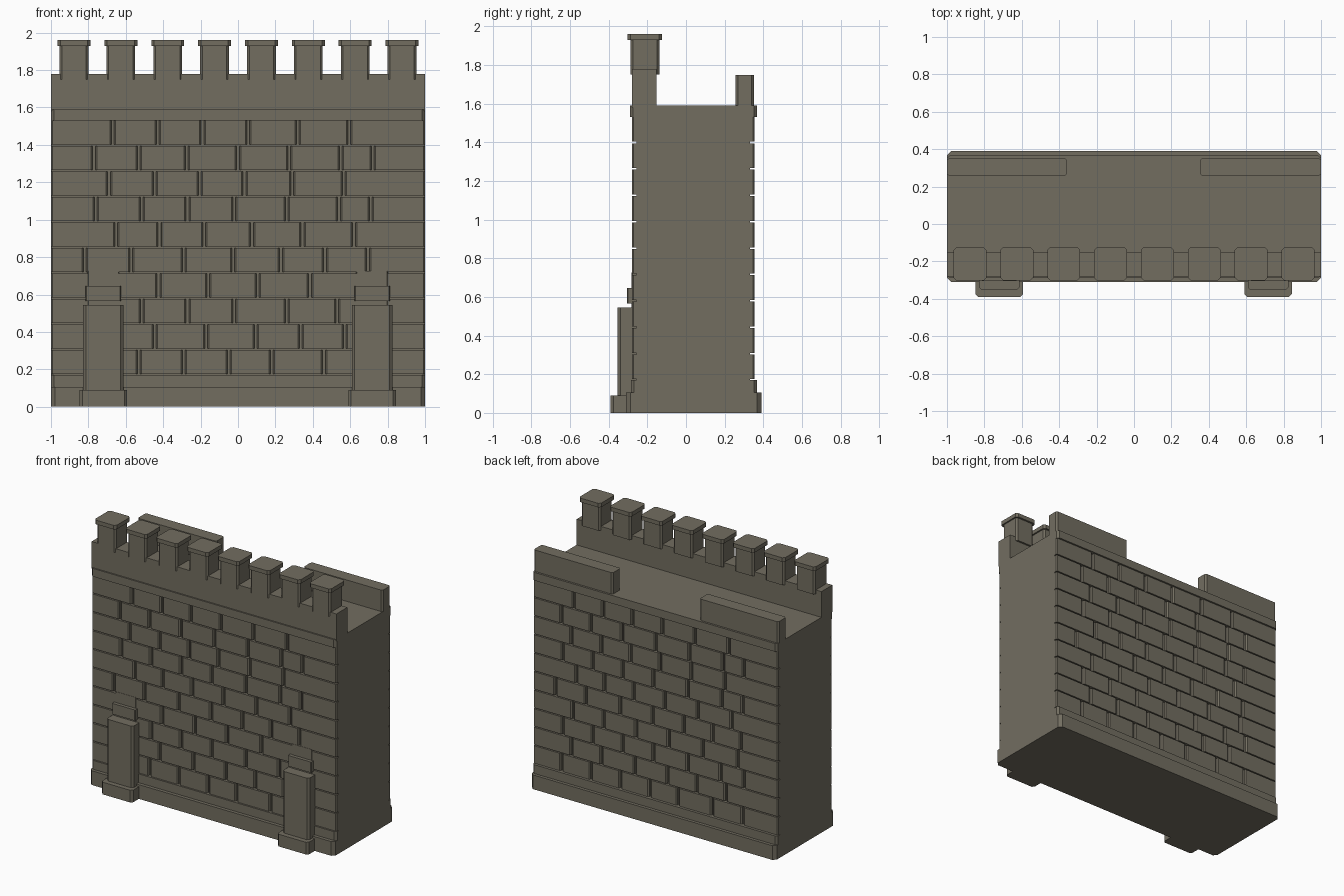
import bpy
import bmesh
from mathutils import Matrix, Vector

if "Cube" in bpy.data.objects:
    bpy.data.objects.remove(bpy.data.objects["Cube"])

# Single stone colour
stone = bpy.data.materials.new("grey_brown_stone")
stone.use_nodes = True
colour = (0.17, 0.155, 0.118, 1)
stone.diffuse_color = colour
bsdf = stone.node_tree.nodes["Principled BSDF"]
bsdf.inputs["Base Color"].default_value = colour
bsdf.inputs["Roughness"].default_value = 0.9


def add_block(bm, x, y, z, chamfer=0.0):
    """Add a box from (min, max) ranges, with its upright edges chamfered."""
    centre = Vector([(a + b) / 2 for a, b in (x, y, z)])
    size = [b - a for a, b in (x, y, z)]
    matrix = Matrix.Translation(centre) @ Matrix.Diagonal((*size, 1))
    verts = bmesh.ops.create_cube(bm, size=1, matrix=matrix)["verts"]
    if chamfer:
        edges = {e for v in verts for e in v.link_edges}
        upright = [e for e in edges
                   if abs(e.verts[0].co.z - e.verts[1].co.z) > size[2] / 2]
        bmesh.ops.bevel(bm, geom=upright, offset=chamfer, segments=1,
                        affect='EDGES', clamp_overlap=True)


def finish(name, bm):
    mesh = bpy.data.meshes.new(name)
    bm.to_mesh(mesh)
    bm.free()
    mesh.materials.append(stone)
    obj = bpy.data.objects.new(name, mesh)
    bpy.context.collection.objects.link(obj)
    return obj


def block(name, x, y, z, chamfer=0.0):
    bm = bmesh.new()
    add_block(bm, x, y, z, chamfer)
    return finish(name, bm)


# Wall body, stepped plinth and walkway slab
full = (-1, 1)
block("wall_core", full, (-0.255, 0.33), (0, 1.55))
block("plinth_lower", full, (-0.31, 0.39), (0, 0.105), 0.022)
block("plinth_upper", full, (-0.285, 0.367), (0.08, 0.17), 0.015)
block("walkway_slab", full, (-0.29, 0.367), (1.53, 1.59), 0.015)

# Upright joints of each brick course, from the bottom up
courses = [
    (-.77, -.53, -.29, -.05, .18, .46, .71),
    (-.69, -.445, -.17, .095, .335, .57),
    (-.76, -.515, -.27, -.02, .26, .53, .72),
    (-.68, -.425, -.16, .105, .385, .67),
    (-.82, -.57, -.29, -.025, .23, .465, .695),
    (-.65, -.42, -.18, .075, .345, .62),
    (-.76, -.515, -.27, -.02, .26, .54, .71),
    (-.69, -.445, -.205, .035, .29, .565),
    (-.77, -.53, -.275, 0, .275, .55, .72),
    (-.67, -.43, -.19, .055, .32, .595),
]


def brick_face(name, depth, side):
    bm = bmesh.new()
    low, rise = 0.17, 0.1365
    for row, joints in enumerate(courses):
        ends = sorted(side * j for j in (-1, *joints, 1))
        z = low + row * rise
        for left, right in zip(ends, ends[1:]):
            a = left + (0.007 if left > -1 else 0)
            b = right - (0.007 if right < 1 else 0)
            add_block(bm, (a, b), depth, (z + 0.004, z + rise - 0.004), 0.008)
    return finish(name, bm)


brick_face("front_bricks", (-0.279, -0.235), 1)
brick_face("back_bricks", (0.31, 0.354), -1)

# Front parapet with capped merlons, and the two low rear parapets
block("front_parapet", full, (-0.28, -0.152), (1.58, 1.78))
for i in range(8):
    x = -0.877 + i * 0.2506
    block(f"merlon_{i + 1}", (x - 0.077, x + 0.077), (-0.287, -0.138),
          (1.75, 1.94), 0.012)
    block(f"merlon_cap_{i + 1}", (x - 0.088, x + 0.088), (-0.302, -0.124),
          (1.93, 1.96), 0.015)
block("rear_parapet_right", (-1, -0.357), (0.257, 0.352), (1.58, 1.748), 0.012)
block("rear_parapet_left", (0.353, 1), (0.257, 0.352), (1.58, 1.748), 0.012)

# Front buttresses
for side, x in (("right", -0.72), ("left", 0.717)):
    def part(name, half, front, z, chamfer):
        block(f"{side}_buttress_{name}", (x - half, x + half),
              (front, -0.24), z, chamfer)

    part("base", 0.127, -0.39, (0, 0.09), 0.015)
    part("shaft", 0.108, -0.354, (0.08, 0.545), 0.015)
    part("back_panel", 0.085, -0.281, (0.54, 0.725), 0.005)
    part("cap", 0.095, -0.306, (0.566, 0.645), 0.005)
